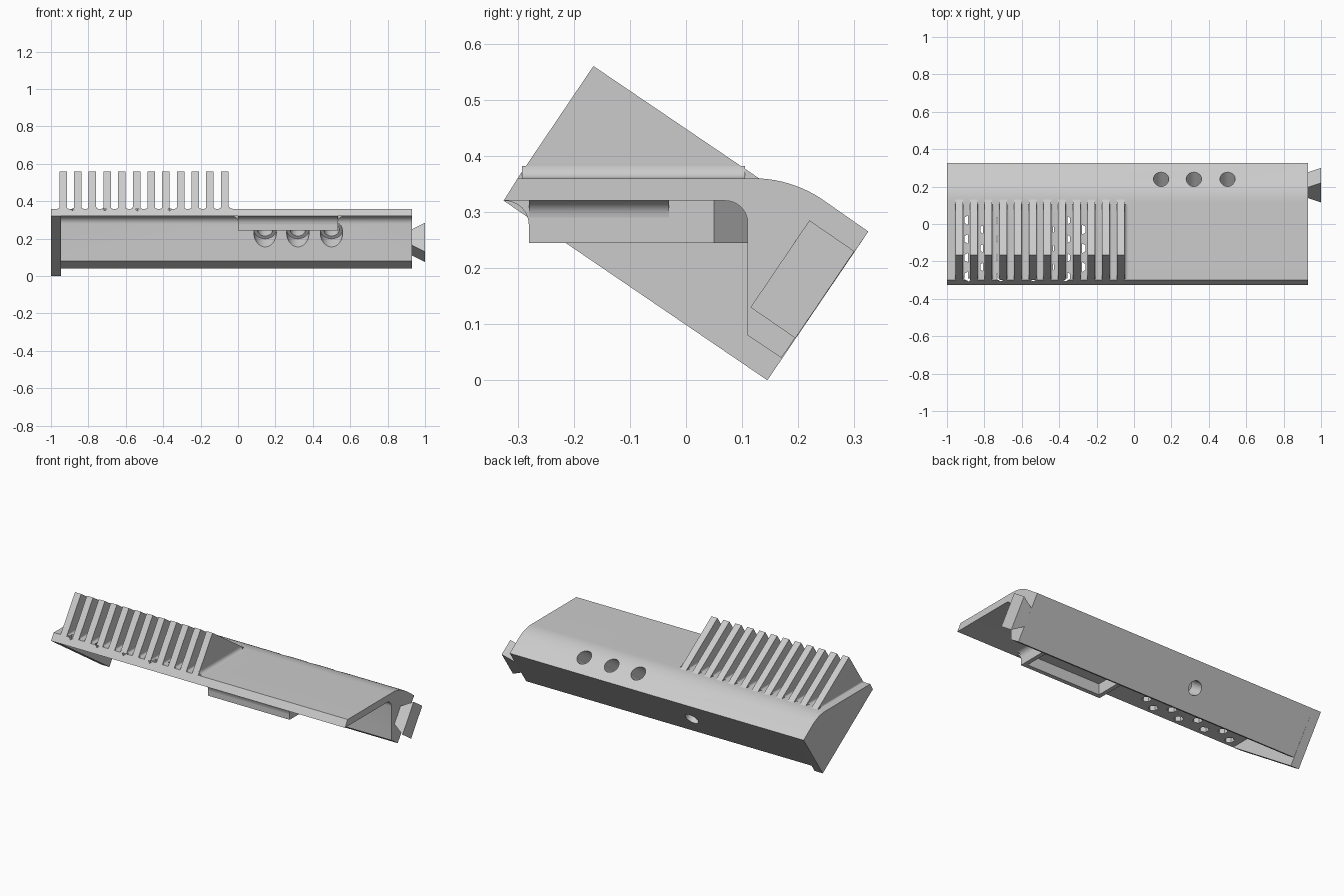
import bpy, bmesh, math
from mathutils import Vector

cube = bpy.data.objects.get("Cube")
if cube:
    bpy.data.objects.remove(cube)

grey = bpy.data.materials.new("light_grey")
grey.use_nodes = True
grey.diffuse_color = (0.6, 0.6, 0.6, 1)
grey.node_tree.nodes["Principled BSDF"].inputs["Base Color"].default_value = (0.6, 0.6, 0.6, 1)


def place(axis, p, t):
    """Turn a 2D profile point and a distance along an axis into 3D."""
    a, b = p
    return {"x": (t, a, b), "y": (a, t, b), "z": (a, b, t)}[axis]


def loft(bm, axis, start, end, t0, t1):
    lo = [bm.verts.new(place(axis, p, t0)) for p in start]
    hi = [bm.verts.new(place(axis, p, t1)) for p in end]
    n = len(lo)
    faces = [bm.faces.new(lo), bm.faces.new(hi)]
    for i in range(n):
        j = (i + 1) % n
        faces.append(bm.faces.new((lo[i], lo[j], hi[j], hi[i])))
    bmesh.ops.recalc_face_normals(bm, faces=faces)


def prism(bm, axis, pts, t0, t1):
    loft(bm, axis, pts, pts, t0, t1)


def rod(bm, p0, p1, r, sides=32):
    p0, p1 = Vector(p0), Vector(p1)
    d = p1 - p0
    m = d.to_track_quat("Z", "Y").to_matrix().to_4x4()
    m.translation = (p0 + p1) / 2
    bmesh.ops.create_cone(bm, cap_ends=True, segments=sides, radius1=r,
                          radius2=r, depth=d.length, matrix=m)


def finish(bm, name, cutter=None):
    me = bpy.data.meshes.new(name)
    bm.to_mesh(me)
    bm.free()
    ob = bpy.data.objects.new(name, me)
    bpy.context.collection.objects.link(ob)
    me.materials.append(grey)
    if cutter:
        bpy.ops.object.select_all(action="DESELECT")
        ob.select_set(True)
        bpy.context.view_layer.objects.active = ob
        mod = ob.modifiers.new("cut", "BOOLEAN")
        mod.operation, mod.solver, mod.object = "DIFFERENCE", "EXACT", cutter
        bpy.ops.object.modifier_apply(modifier=mod.name)
        bpy.data.objects.remove(cutter)
    return ob


def smooth(ob):
    bpy.ops.object.select_all(action="DESELECT")
    ob.select_set(True)
    bpy.context.view_layer.objects.active = ob
    bpy.ops.object.shade_smooth_by_angle(angle=math.radians(25))


def arc(cy, cz, r, a0, a1, n=10):
    angles = [math.radians(a0 + (a1 - a0) * i / n) for i in range(n + 1)]
    return [(cy + r * math.cos(a), cz + r * math.sin(a)) for a in angles]


def cove(u, z, su, sz, r):
    """Concave corner fillet profile growing toward su, sz."""
    curve = [(u + su * (r - r * math.cos(t * math.pi / 12)),
              z + sz * (r - r * math.sin(t * math.pi / 12))) for t in range(7)]
    return [(u, z)] + curve


# Cutters for the body: vent grid, angled holes, rear blind hole
bm = bmesh.new()
for col in range(8):
    for row in range(4 - col % 2):
        x = -0.885 + col * 0.0866
        y = 0.02 - row * 0.1 - 0.05 * (col % 2)
        rod(bm, (x, y, 0.28), (x, y, 0.4), 0.027, 6)
cut = finish(bm, "vent_cutter")
cut.hide_render = True

# Shell: top plate rolling over into the solid rear rail
outer = [(-0.325, 0.32), (-0.3, 0.36)] + arc(0.12, 0.14, 0.22, 90, 56.3) + [(0.325, 0.265)]
inner = [(0.17, 0.04), (0.11, 0.08)] + arc(0.07, 0.28, 0.04, 0, 90, 8)
bm = bmesh.new()
prism(bm, "x", outer + inner, -0.946, 0.93)
shell = finish(bm, "shell", cut)

for part, radius, p0, p1 in (("hole", 0.041, (0.045, 0.183), (0.305, 0.369)),
                             ("counterbore", 0.06, (0.045, 0.183), (0.135, 0.248))):
    bm = bmesh.new()
    for x in (0.145, 0.32, 0.5):
        rod(bm, (x, *p0), (x, *p1), radius)
    cut = finish(bm, part + "_cutter")
    cut.hide_render = True
    mod = shell.modifiers.new(part, "BOOLEAN")
    mod.operation, mod.solver, mod.object = "DIFFERENCE", "EXACT", cut
    bpy.context.view_layer.objects.active = shell
    bpy.ops.object.modifier_apply(modifier=part)
    bpy.data.objects.remove(cut)

bm = bmesh.new()
rod(bm, (-0.21, 0.165, 0.205), (-0.21, 0.33, 0.093), 0.04)
cut = finish(bm, "rear_hole_cutter")
cut.hide_render = True
mod = shell.modifiers.new("rear", "BOOLEAN")
mod.operation, mod.solver, mod.object = "DIFFERENCE", "EXACT", cut
bpy.context.view_layer.objects.active = shell
bpy.ops.object.modifier_apply(modifier="rear")
bpy.data.objects.remove(cut)
smooth(shell)

# End wall closing the -x side
bm = bmesh.new()
prism(bm, "x", outer + [(0.145, 0)], -1, -0.946)
smooth(finish(bm, "end_wall"))

# Cooling fins with small coves along their feet
bm = bmesh.new()
for i in range(12):
    x = -0.935 + i * 0.0785
    prism(bm, "x", [(-0.3, 0.36), (-0.165, 0.56), (0.13, 0.36)], x - 0.02, x + 0.02)
    for side in (-1, 1):
        r = 0.022 if i == 11 and side == 1 else 0.01
        prism(bm, "y", cove(x + side * 0.02, 0.36, side, 1, r), -0.292, 0.105)
smooth(finish(bm, "cooling_fins"))

# Dovetail tongue on the +x end, flaring outward
tip = [(0.22, 0.285), (0.3, 0.23), (0.195, 0.075), (0.115, 0.13)]
shift = Vector((0.562, 0.827)) * 0.043
root = [tuple(Vector(p) + (shift if i > 1 else -shift)) for i, p in enumerate(tip)]
bm = bmesh.new()
loft(bm, "x", root, tip, 0.928, 1)
finish(bm, "dovetail_tongue")

# Tray hanging under the plate, with an open pocket beneath
bm = bmesh.new()
prism(bm, "z", [(0.025, -0.255), (0.51, -0.255), (0.51, 0.05), (0.025, 0.05)], 0.2, 0.31)
cut = finish(bm, "pocket_cutter")
cut.hide_render = True
bm = bmesh.new()
prism(bm, "z", [(0, -0.28), (0.535, -0.28), (0.535, 0.05), (0.475, 0.112), (0, 0.112)],
      0.245, 0.325)
finish(bm, "tray", cut)

bm = bmesh.new()
prism(bm, "x", cove(-0.28, 0.32, -1, -1, 0.043), 0, 0.535)
for x, side in ((0, -1), (0.535, 1)):
    prism(bm, "y", cove(x, 0.32, side, -1, 0.03), -0.28, -0.03)
smooth(finish(bm, "tray_coves"))
